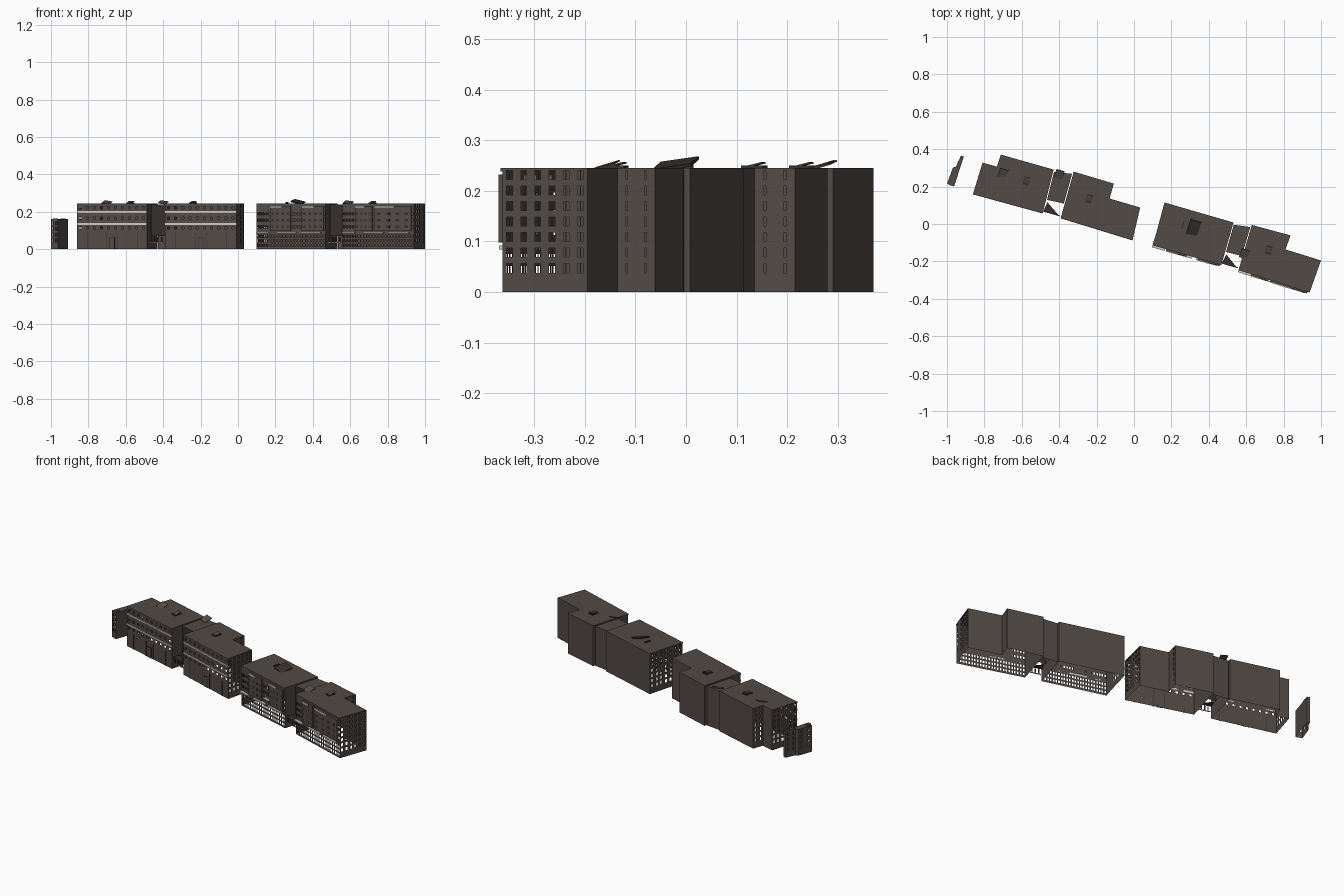
import bpy, bmesh
from math import radians
from mathutils import Vector, Matrix, Euler

if "Cube" in bpy.data.objects:
    bpy.data.objects.remove(bpy.data.objects["Cube"])

TOP = 0.245
TILT = radians(-16)


def material(name, rgb):
    m = bpy.data.materials.new(name)
    m.use_nodes = True
    m.diffuse_color = (*rgb, 1)
    m.node_tree.nodes["Principled BSDF"].inputs["Base Color"].default_value = (*rgb, 1)
    return m


CONCRETE = material("brown_concrete", (0.085, 0.070, 0.063))
DARK = material("dark_brown", (0.035, 0.028, 0.026))
PALE = material("pale_ledge", (0.62, 0.60, 0.53))


def finish(name, bm, mat):
    mesh = bpy.data.meshes.new(name)
    bm.to_mesh(mesh)
    bm.free()
    mesh.materials.append(mat)
    ob = bpy.data.objects.new(name, mesh)
    bpy.context.collection.objects.link(ob)
    return ob


def wall(bm, p0, p1, z0=0, z1=TOP, cols=0, rows=(), w=0.012, h=0.018, mullion=False):
    """Sheet wall with open windows, made as a grid with cells left out."""
    p0, p1 = Vector(p0), Vector(p1)
    length = (p1 - p0).length
    spans = []
    for i in range(cols):
        c = (i + 0.5) * length / cols
        if mullion:
            spans += [(c - w / 2, c - w * 0.08), (c + w * 0.08, c + w / 2)]
        else:
            spans.append((c - w / 2, c + w / 2))
    us = [0] + [u for s in spans for u in s] + [length]
    zs = [z0] + [z for r in rows for z in (r - h / 2, r + h / 2)] + [z1]
    for j in range(len(zs) - 1):
        for i in range(len(us) - 1):
            if i % 2 and j % 2:
                continue
            a = p0.lerp(p1, us[i] / length)
            b = p0.lerp(p1, us[i + 1] / length)
            bm.faces.new([bm.verts.new((*p, z)) for p, z in
                          ((a, zs[j]), (b, zs[j]), (b, zs[j + 1]), (a, zs[j + 1]))])


def block(name, outline, top, windows):
    """Open-bottomed shell: one wall per outline edge, closed by a flat roof."""
    bm = bmesh.new()
    for i, p in enumerate(outline):
        wall(bm, p, outline[(i + 1) % len(outline)], 0, top, **windows.get(i, {}))
    bm.faces.new([bm.verts.new((*p, top)) for p in outline])
    bmesh.ops.remove_doubles(bm, verts=bm.verts, dist=0.0001)
    return finish(name, bm, CONCRETE)


def box(name, centre, size, mat, rot=(0, 0, TILT)):
    bm = bmesh.new()
    m = Matrix.LocRotScale(Vector(centre), Euler(rot), Vector(size))
    bmesh.ops.create_cube(bm, size=1, matrix=m)
    return finish(name, bm, mat)


def on_wall(name, edge, a, b, z0, z1, depth, mat):
    """Box standing out from a wall between two fractions of its length."""
    p0, p1 = Vector(edge[0]), Vector(edge[1])
    d = p1 - p0
    out = Vector((d.y, -d.x)).normalized() * depth / 2
    c = p0.lerp(p1, (a + b) / 2) + out
    angle = Vector((1, 0)).angle_signed(d) * -1
    return box(name, (c.x, c.y, (z0 + z1) / 2),
               (d.length * (b - a), depth, z1 - z0), mat, (0, 0, angle))


def panel(name, points, mat):
    bm = bmesh.new()
    bm.faces.new([bm.verts.new(p) for p in points])
    return finish(name, bm, mat)


# Window patterns
FLOORS = [0.047 + 0.0308 * i for i in range(7)]
END = dict(cols=6, rows=FLOORS, mullion=True)
SLITS = dict(cols=2, rows=FLOORS, w=0.004)
UPPER = dict(rows=[0.115, 0.165, 0.222], w=0.012, h=0.012)
LOWER = dict(rows=[0.02, 0.044, 0.068, 0.12, 0.155, 0.19], w=0.009, h=0.014)

# Four main blocks, outlines run anticlockwise from the front left corner
far_left = [(-.86, .163), (-.487, .061), (-.43, .291), (-.712, .371), (-.733, .307), (-.81, .328)]
mid_left = [(-.391, .035), (-.007, -.083), (.033, .088), (-.13, .136), (-.108, .216), (-.322, .28)]
mid_right = [(.1, -.11), (.468, -.216), (.532, .008), (.163, .115), (.12, -.045)]
far_right = [(.56, -.243), (.94, -.363), (1.0, -.195), (.81, -.136), (.837, -.061), (.63, -.005)]

block("far_left_block", far_left, TOP, {0: dict(cols=10, **UPPER), 3: SLITS, 5: END})
block("mid_left_block", mid_left, TOP, {0: dict(cols=10, **UPPER), 1: END, 3: SLITS})
block("mid_right_block", mid_right, TOP,
      {0: dict(cols=24, **LOWER), 3: dict(END, cols=5), 4: dict(END, cols=2)})
block("far_right_block", far_right, TOP, {0: dict(cols=24, **LOWER), 1: END, 3: SLITS})

# Detached stepped end fragment
fragment = [(-1.0, .216), (-.962, .2), (-.91, .36), (-.925, .366), (-.952, .307), (-.968, .302)]
block("end_fragment", fragment, 0.16,
      {i: dict(cols=2, rows=FLOORS[:4], w=0.008) for i in (0, 3, 5)})
for x, y in ((-.975, .22), (-.935, .32)):
    box("fragment_peak", (x, y, .162), (.02, .03, .006), CONCRETE)

# Long pale ledges, ground-floor doors and slits on the left pair
for side, front in (("far_left", far_left), ("mid_left", mid_left)):
    edge = front[:2]
    for z in (.135, .198):
        on_wall(side + "_ledge", edge, 0, 1, z - .005, z + .005, .005, PALE)
    on_wall(side + "_cornice", edge, 0, 1, .238, TOP, .004, CONCRETE)
    for a in (.14, .42, .58, .86):
        on_wall(side + "_downpipe", edge, a, a + .008, 0, .09, .003, DARK)
    on_wall(side + "_door", edge, .46, .54, 0, .065, .002, DARK)
    on_wall(side + "_door_leaf", edge, .47, .53, 0, .061, .003, CONCRETE)

# Projecting bays with short pale ledges on the right pair
for side, front, bays in (("mid_right", mid_right, ((.2, .5), (.66, .98))),
                          ("far_right", far_right, ((.18, .42), (.45, .97)))):
    edge = front[:2]
    for a, b in bays:
        on_wall(side + "_bay", edge, a, b, .098, .232, .012, CONCRETE)
        for z in (.12, .155, .19):
            n = 4
            for i in range(n):
                s = a + (b - a) * (i + .3) / n
                on_wall(side + "_bay_window", edge, s, s + (b - a) * .1,
                        z - .007, z + .007, .0125, DARK)
        on_wall(side + "_bay_ledge", edge, a, a + (b - a) * .55, .222, .23, .016, PALE)
    for a, b in ((0, .18), (.3, .58), (.64, .94)):
        on_wall(side + "_sill", edge, a, b, .084, .092, .015, PALE)
    on_wall(side + "_parapet", edge, 0, 1, .238, TOP, .004, CONCRETE)


def link(name, left, right):
    """Stair core filling the slot between two blocks, open at the street."""
    f0, b0 = Vector(left[1]), Vector(left[2])
    f1, b1 = Vector(right[0]), Vector(right[-1])
    gap = .05

    def at(s, t):
        return f0.lerp(b0, t).lerp(f1.lerp(b1, t), s)
    bm = bmesh.new()
    corners = [at(gap, .3), at(1 - gap, .3), at(1 - gap, .95), at(gap, .95)]
    for i in (1, 2, 3):
        wall(bm, corners[i], corners[(i + 1) % 4], 0 if i == 2 else .07, .24)
    bm.faces.new([bm.verts.new((*p, .24)) for p in corners])
    finish(name + "_core", bm, CONCRETE)
    bm = bmesh.new()
    wall(bm, corners[0], corners[1], .07, .24)
    finish(name + "_core_front", bm, DARK)
    panel(name + "_broken_floor", [(*at(0, .02), .07), (*at(.9, .02), .07), (*at(.1, .25), .07)], DARK)
    for s in (.2, .4, .6, .8):
        p = at(s, .03)
        box(name + "_baluster", (p.x, p.y, .05), (.006, .004, .03), DARK)
    p = at(.5, .03)
    box(name + "_rail", (p.x, p.y, .036), (.085, .005, .004), PALE)


link("left_link", far_left, mid_left)
link("right_link", mid_right, far_right)

# Roof hatches, tilted loose slabs and a broken mast
for x, y in ((-.575, .23), (-.24, .135), (.72, -.14)):
    box("hatch_rim", (x, y, TOP + .002), (.032, .045, .006), DARK)
    box("hatch_lid", (x, y, TOP + .006), (.028, .04, .003), CONCRETE, (radians(14), 0, TILT))
box("large_hatch", (.32, -.02, .253), (.06, .08, .006), DARK, (radians(8), radians(14), TILT))
box("mast", (.262, -.005, .248), (.005, .04, .008), DARK)
for x, y in ((-.4, .265), (.59, -.16), (-.7, .27)):
    box("loose_slab", (x, y, .25), (.045, .05, .003), CONCRETE, (radians(16), radians(8), TILT))
